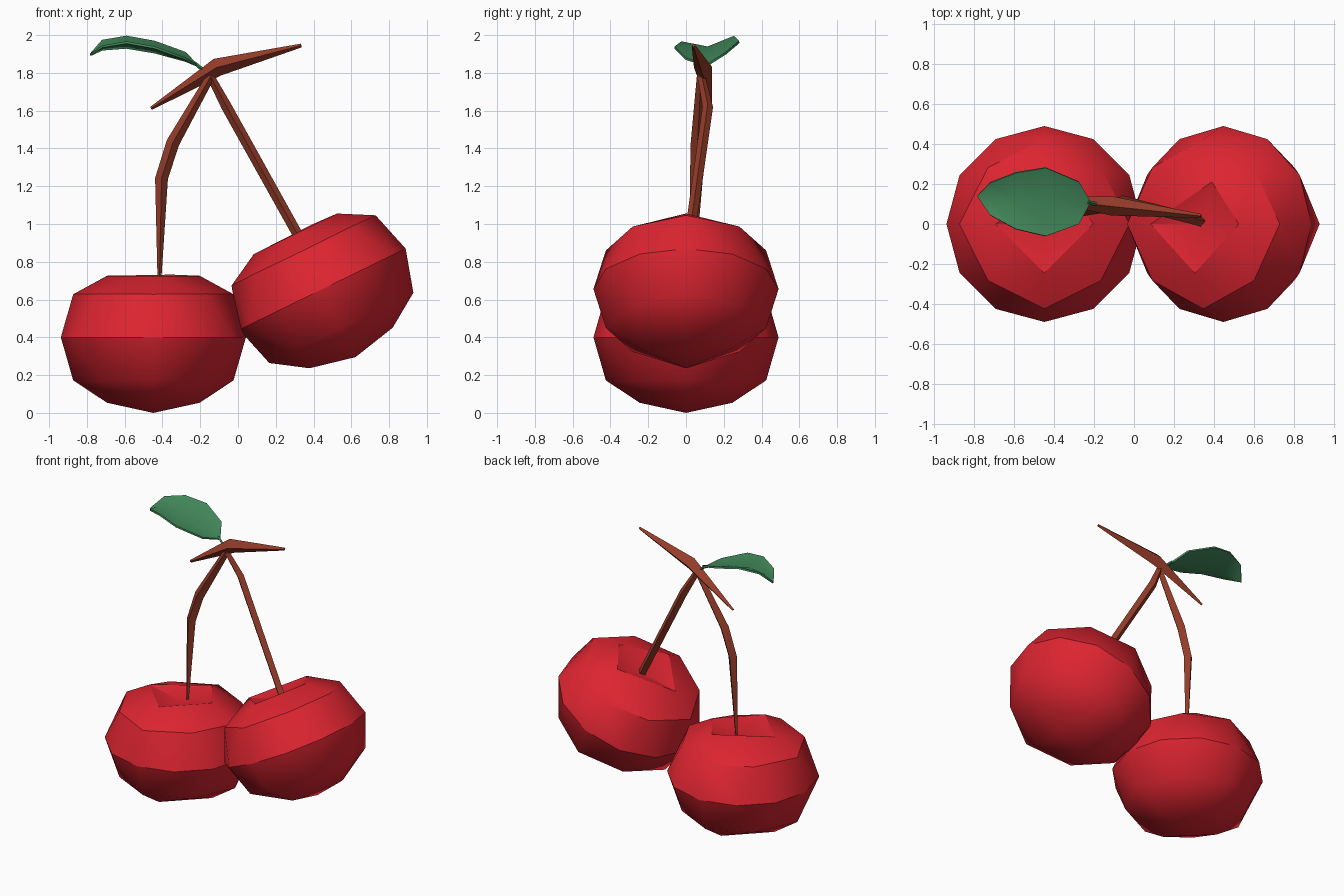
import bpy, bmesh, math
from itertools import product
from mathutils import Vector, Matrix

if "Cube" in bpy.data.objects:
    bpy.data.objects.remove(bpy.data.objects["Cube"])


def material(name, rgb):
    m = bpy.data.materials.new(name)
    m.diffuse_color = (*rgb, 1)
    m.use_nodes = True
    m.node_tree.nodes["Principled BSDF"].inputs["Base Color"].default_value = m.diffuse_color
    return m


RED = material("cherry red", (0.72, 0.018, 0.03))
BROWN = material("stem brown", (0.30, 0.045, 0.022))
GREEN = material("leaf green", (0.055, 0.25, 0.105))


def finish(bm, name, mat, angle):
    """Soft shading with sharp edges above the given angle."""
    bmesh.ops.recalc_face_normals(bm, faces=bm.faces)
    for f in bm.faces:
        f.smooth = True
    for e in bm.edges:
        e.smooth = len(e.link_faces) == 2 and e.calc_face_angle() < math.radians(angle)
    me = bpy.data.meshes.new(name)
    bm.to_mesh(me)
    bm.free()
    me.materials.append(mat)
    ob = bpy.data.objects.new(name, me)
    bpy.context.collection.objects.link(ob)
    return ob


def cherry(name, loc, tilt):
    # low-poly ball: an octahedron with every edge split in three
    bm = bmesh.new()
    arc = {0: 0, 1: 0.5, 2: 0.866, 3: 1}
    for p in product(range(-3, 4), repeat=3):
        if sum(map(abs, p)) != 3:
            continue
        corner = all(p)
        v = Vector([math.copysign(0.577 if corner else arc[abs(c)], c) for c in p])
        bm.verts.new(v)
    bmesh.ops.convex_hull(bm, input=bm.verts)
    for v in bm.verts:
        x, y, z = v.co
        if abs(abs(z) - 0.5) < 0.01:          # level the shoulder rings
            z = math.copysign(0.57, z)
        if z > 0.99:                          # stem dimple
            z = 0.68
        elif z > 0.8:                         # flattened rim
            z = 0.815
            if y > 0.4:                       # uneven back of the rim
                x, y, z = 0.2, 0.43, 0.83
        v.co = (x * 0.49, y * 0.49, z * 0.4)
    bm.transform(Matrix.Translation(loc) @ Matrix.Rotation(math.radians(tilt), 4, 'Y'))
    return finish(bm, name, RED, 30)


def tube(name, path, mat):
    # four-sided tapered stem; path points are (x, y, z, radius)
    bm = bmesh.new()
    pts = [Vector(p[:3]) for p in path]
    rings = []
    for i, p in enumerate(pts):
        d = (pts[min(i + 1, len(pts) - 1)] - pts[max(i - 1, 0)]).normalized()
        side = d.cross(Vector((0, 1, 0))).normalized()
        up = side.cross(d)
        r = path[i][3]
        rings.append([bm.verts.new(p + r * (side * a + up * b))
                      for a, b in ((1, 0), (0, 1), (-1, 0), (0, -1))])
    for r0, r1 in zip(rings, rings[1:]):
        for k in range(4):
            bm.faces.new((r0[k], r0[(k + 1) % 4], r1[(k + 1) % 4], r1[k]))
    bm.faces.new(rings[0])
    bm.faces.new(rings[-1])
    return finish(bm, name, mat, 30)


# fruit
cherry("left_cherry", (-0.448, 0, 0.4), 0)
cherry("right_cherry", (0.447, 0, 0.655), -26)

# stems and twig
tube("left_stem", [(-0.14, 0.08, 1.79, 0.022), (-0.345, 0.06, 1.43, 0.035),
                   (-0.405, 0.055, 1.24, 0.034), (-0.417, 0.03, 0.66, 0.008)], BROWN)
tube("right_stem", [(-0.15, 0.08, 1.79, 0.02), (-0.06, 0.115, 1.62, 0.028),
                    (0.335, 0.015, 0.91, 0.027)], BROWN)
tube("twig", [(-0.46, 0.13, 1.612, 0.009), (-0.11, 0.09, 1.83, 0.048),
              (0.335, 0.04, 1.945, 0.01)], BROWN)

# leaf: folded along the midrib; (x, mid y, half width, mid z, edge z)
stations = [(-0.275, 0.105, 0.105, 1.87, 1.895), (-0.44, 0.11, 0.17, 1.915, 1.955),
            (-0.59, 0.115, 0.14, 1.94, 1.982), (-0.72, 0.125, 0.08, 1.93, 1.96)]
bm = bmesh.new()
base = bm.verts.new((-0.215, 0.11, 1.845))
tip = bm.verts.new((-0.785, 0.14, 1.9))
rows = [[bm.verts.new((x, y - w, ze - 0.015)), bm.verts.new((x, y, zm)),
         bm.verts.new((x, y + w, ze + 0.015))] for x, y, w, zm, ze in stations]
for k in range(2):
    bm.faces.new((base, rows[0][k], rows[0][k + 1]))
    for a, b in zip(rows, rows[1:]):
        bm.faces.new((a[k], b[k], b[k + 1], a[k + 1]))
    bm.faces.new((rows[-1][k], tip, rows[-1][k + 1]))
leaf = finish(bm, "leaf", GREEN, 40)
mod = leaf.modifiers.new("thickness", 'SOLIDIFY')
mod.thickness = 0.012
tube("leaf_stalk", [(-0.15, 0.09, 1.785, 0.01), (-0.23, 0.11, 1.853, 0.009)], GREEN)
